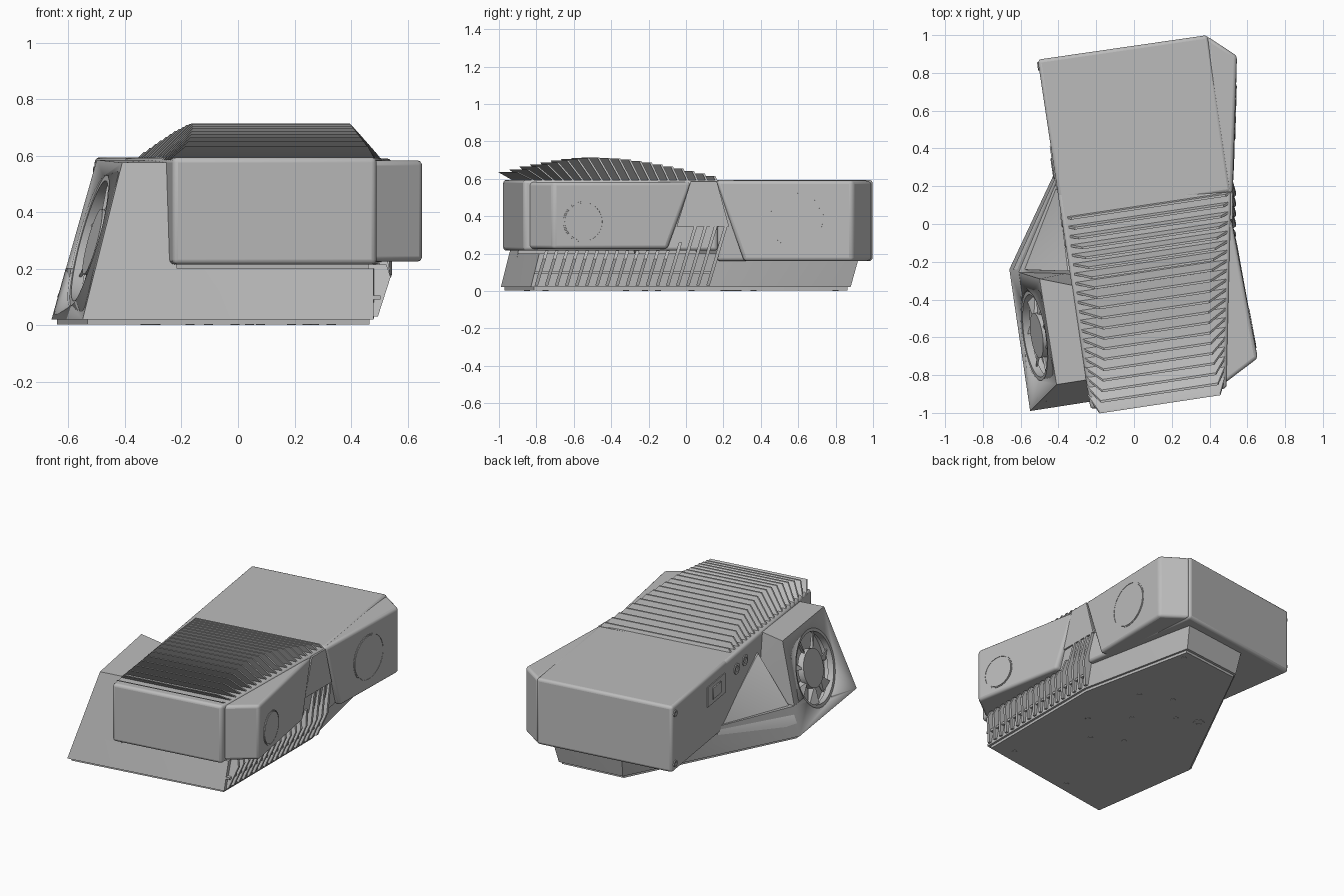
import bpy, bmesh, math
from mathutils import Vector

if "Cube" in bpy.data.objects:
    bpy.data.objects.remove(bpy.data.objects["Cube"])

grey = bpy.data.materials.new("light grey")
grey.diffuse_color = (0.5, 0.5, 0.5, 1)
grey.use_nodes = True
grey.node_tree.nodes["Principled BSDF"].inputs["Base Color"].default_value = grey.diffuse_color


def finish(bm, name, bevel=0, segs=3):
    bmesh.ops.recalc_face_normals(bm, faces=bm.faces)
    me = bpy.data.meshes.new(name)
    bm.to_mesh(me)
    bm.free()
    me.materials.append(grey)
    ob = bpy.data.objects.new(name, me)
    bpy.context.collection.objects.link(ob)
    if bevel:
        m = ob.modifiers.new("bevel", 'BEVEL')
        m.width, m.segments, m.limit_method = bevel, segs, 'ANGLE'
        m.angle_limit = math.radians(30)
    bpy.ops.object.select_all(action='DESELECT')
    ob.select_set(True)
    bpy.context.view_layer.objects.active = ob
    bpy.ops.object.shade_smooth_by_angle(angle=math.radians(30))
    return ob


def add_hull(bm, pts):
    """Convex solid through the given corners, merged into bm."""
    tmp = bmesh.new()
    for p in pts:
        tmp.verts.new(p)
    res = bmesh.ops.convex_hull(tmp, input=tmp.verts)
    bad = {g for g in res["geom_interior"] + res["geom_unused"] if isinstance(g, bmesh.types.BMVert)}
    bmesh.ops.delete(tmp, geom=list(bad), context='VERTS')
    bmesh.ops.dissolve_limit(tmp, angle_limit=0.02, verts=tmp.verts, edges=tmp.edges)
    me = bpy.data.meshes.new("tmp")
    tmp.to_mesh(me)
    tmp.free()
    bm.from_mesh(me)
    bpy.data.meshes.remove(me)


def hull(name, pts, bevel=0, segs=3):
    bm = bmesh.new()
    add_hull(bm, pts)
    return finish(bm, name, bevel, segs)


def level(outline, z):
    return [(x, y, z) for x, y in outline]


def disc(name, centre, normal, r, thick, r_in=0, n=40):
    """Flat disc or ring centred on a point, facing along a normal."""
    bm = bmesh.new()
    q = Vector(normal).to_track_quat('Z', 'Y')
    radii = [(r, -1), (r, 1)] + ([(r_in, 1), (r_in, -1)] if r_in else [])
    loops = [[bm.verts.new(Vector(centre) + q @ Vector((a * math.cos(t), a * math.sin(t), s * thick / 2)))
              for t in (2 * math.pi * i / n for i in range(n))] for a, s in radii]
    for k in range(len(loops) if r_in else 1):
        A, B = loops[k], loops[(k + 1) % len(loops)]
        for i in range(n):
            j = (i + 1) % n
            bm.faces.new((A[i], A[j], B[j], B[i]))
    if not r_in:
        bm.faces.new(loops[0])
        bm.faces.new(loops[1])
    return finish(bm, name)


# Main housing: front and back halves
front = [(-.23, -.98), (.49, -.87), (.515, .17), (-.405, .17)]
back = [(-.51, .87), (.39, 1.0), (.515, .17), (-.385, .04)]
hull("front_housing", level(front, .215) + level(front, .594), .018)
hull("back_housing", level(back, .16) + level(back, .594), .018)

# Flared side pods
hull("front_side_pod", level([(.47, -.85), (.655, -.71), (.515, .03), (.46, .03)], .583)
     + level([(.47, -.85), (.655, -.71), (.545, -.10), (.46, -.10)], .225), .018)
hull("back_side_pod", level([(.385, .995), (.545, .89), (.522, .16), (.45, .16)], .59)
     + level([(.385, .995), (.545, .89), (.53, .31), (.44, .31)], .16), .018)
hull("waist_panel", [(x, y, z) for x in (.48, .522)
                     for y, z in ((-.05, .345), (.23, .345), (.165, .585), (.025, .585))])


# Round side covers
def side_cover(name, a, b, y, z, r):
    a, b = Vector((*a, 0)), Vector((*b, 0))
    p = a.lerp(b, (y - a.y) / (b.y - a.y))
    d = b - a
    nrm = Vector((d.y, -d.x, 0)).normalized()
    nrm *= 1 if nrm.x > 0 else -1
    p.z = z
    disc(name, p, nrm, r, .008)
    disc(name + "_rim", p, nrm, r + .008, .006, r + .004)


side_cover("front_side_cover", (.655, -.71), (.53, -.03), -.55, .37, .10)
side_cover("back_side_cover", (.545, .89), (.526, .235), .59, .375, .14)

# Base, bottom plate and rear gusset
low = [(-.55, -.99), (.48, -.83), (.48, .1), (.31, .88), (-.12, .83), (-.66, -.24)]
high = [(-.505, -.945), (.48, -.785), (.50, .1), (.33, .93), (-.14, .87), (-.61, -.255)]
base = hull("base", level(low, .02) + level(high, .2))
hull("bottom_plate", level([(x * .97, y * .98) for x, y in low], .003) + level([(x * .97, y * .98) for x, y in low], .03))
hull("rear_gusset", [(-.62, -.24, .15), (-.64, -.24, .1), (-.41, .26, .17), (-.35, -.25, .48), (-.3, .2, .17),
                     (-.3, -.25, .48), (-.3, -.25, .1), (-.41, .26, .05)])

# Fan tower with sloping walls
corners = [(-.66, -.24, .02), (-.55, -.99, .02), (-.50, -.29, .585), (-.41, -.85, .575)]
tower = hull("fan_tower", corners + [(-.25, -.825, .575), (-.30, -.33, .585),
                                     (-.2, -.935, .02), (-.3, -.25, .02)])
c = [Vector(p) for p in corners]
mid = sum(c, Vector()) / 4
nrm = (c[1] - c[0]).cross(c[2] - c[0]).normalized()
nrm *= -1 if nrm.x > 0 else 1
R = .24
cutter = disc("fan_cutter", mid, nrm, R, .16, n=64)
cutter.hide_render = True
cutter.hide_set(True)
for ob in (tower, base):
    m = ob.modifiers.new("fan_hole", 'BOOLEAN')
    m.operation, m.object, m.solver = 'DIFFERENCE', cutter, 'EXACT'

# Fan: rim, hub and blades
disc("fan_rim", mid - nrm * .025, nrm, R + .004, .04, R - .02, 64)
disc("fan_hub", mid - nrm * .035, nrm, .12, .04)
q = nrm.to_track_quat('Z', 'Y')
bm = bmesh.new()
for k in range(7):
    pts = []
    for r, w in ((.10, .10), (.225, .16)):
        for s in (-1, 1):
            for e in (-.004, .004):
                t = 2 * math.pi * k / 7 + s * w
                pts.append(mid + q @ Vector((r * math.cos(t), r * math.sin(t), -.045 + s * .015 + e)))
    add_hull(bm, pts)
finish(bm, "fan_blades")

# Leaning cooling fins on top
bm = bmesh.new()
N = 20
for k in range(N):
    t = k / (N - 1)
    left = Vector((-.36, .035, .585)).lerp(Vector((-.245, -.91, .585)), t)
    right = Vector((.508, .165, .585)).lerp(Vector((.485, -.80, .585)), t)
    u = (right - left).normalized()
    fwd = Vector((u.y, -u.x, 0))
    h = .022 + .107 * math.sin(math.pi * (.02 + .78 * t))
    if t > .6:
        h -= .035 * (t - .6) / .4
    lift = fwd * (.01 + .085 * t) + Vector((0, 0, h))
    edge = [left, right, right + lift - u * h * .85, left + lift + u * h * .95]
    add_hull(bm, [p + fwd * s for p in edge for s in (-.006, .006)])
finish(bm, "top_fins")

# Slanted ribs along the right of the base
bm = bmesh.new()
for k in range(18):
    y = -.80 + k * .054
    top = .215 if y < -.12 else min(.345, .215 + (y + .12) * 2)
    pts = []
    for x0, x1, z in ((.46, .495, .03), (.46, .54, .17), (.46, .525, top)):
        yy = y + (z - .03) * .3
        pts += [(x, yy + s, z) for x in (x0, x1) for s in (-.009, .009)]
    add_hull(bm, pts)
finish(bm, "side_ribs")
hull("rib_rail", [(x, y, z) for y in (-.81, .14) for x, z in ((.46, .09), (.505, .09), (.505, .105), (.46, .105))])

# Sockets and screws on the left wall
wall_n = Vector((-.989, -.15, 0))


def on_wall(y, z, off=0):
    return Vector((-.51 + .1514 * (.87 - y), y, z)) + wall_n * off


hull("power_socket_plate", [on_wall(y, z, o) for y in (.18, .41) for z in (.40, .53) for o in (-.01, .006)])
hull("power_socket", [on_wall(y, z, o) for y in (.24, .35) for z in (.425, .505) for o in (0, .012)], .004, 1)
for i, (y, z, r) in enumerate([(.02, .49, .035), (-.09, .50, .035), (.835, .54, .022), (.835, .21, .022)]):
    disc(f"wall_fitting_{i}", on_wall(y, z), wall_n, r, .012, r * .55, 24)

# Screws under the bottom plate
for i, (x, y) in enumerate([(.19, .28), (-.01, .36), (-.17, .2), (.04, .03), (.245, -.15), (.08, -.32),
                            (-.105, -.22), (.27, .8), (.33, -.75), (-.17, -.85)]):
    disc(f"base_screw_{i}", (x, y, .0025), (0, 0, 1), .016, .005, n=16)
disc("base_socket", (-.31, .25, .0025), (0, 0, 1), .035, .005, .018, 24)
